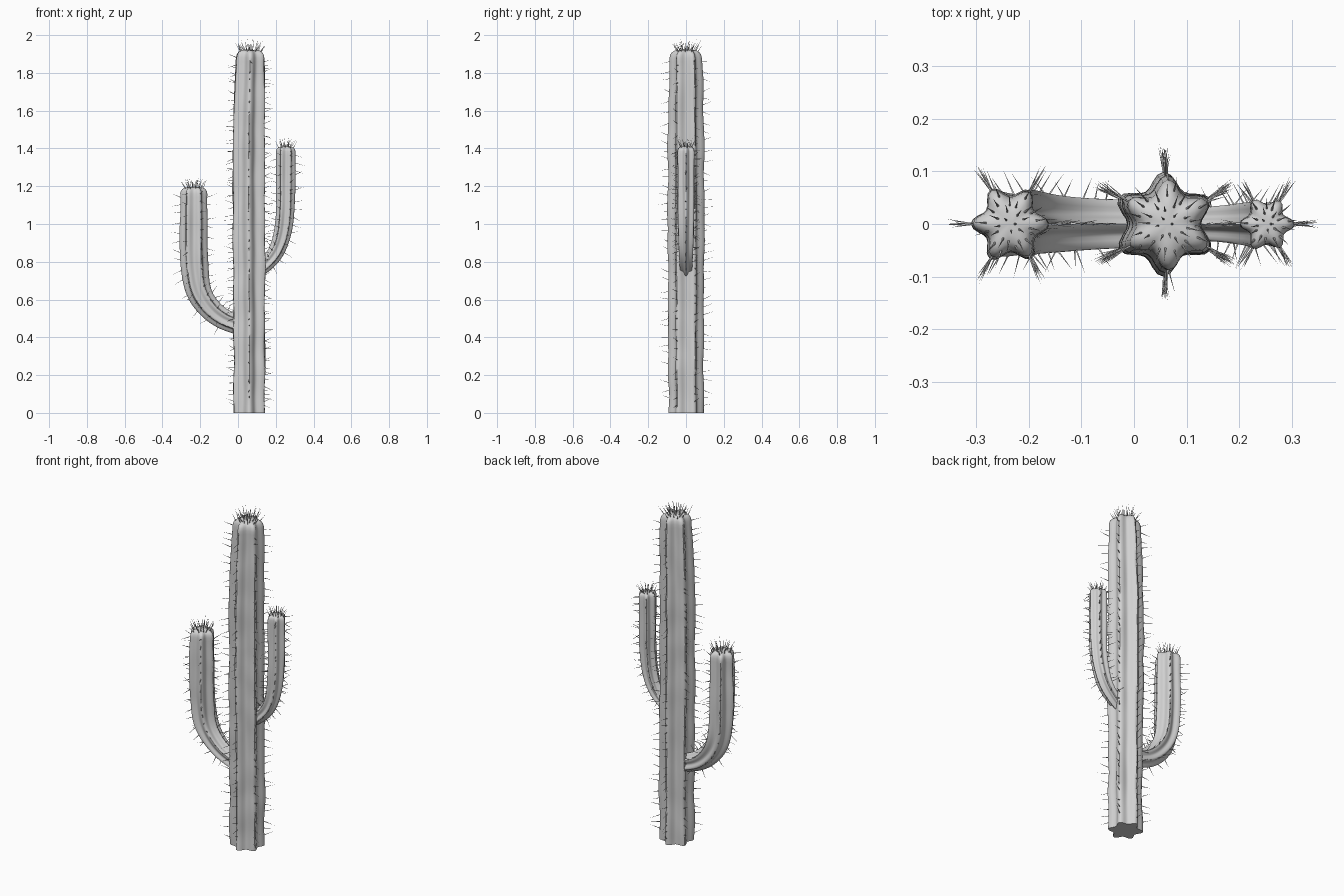
import bpy, bmesh, math, random
from mathutils import Vector, noise

random.seed(7)
if "Cube" in bpy.data.objects:
    bpy.data.objects.remove(bpy.data.objects["Cube"])

RIBS = 6
SIDES = 48

# One grey for flesh and spines
GREY = bpy.data.materials.new("light grey")
GREY.use_nodes = True
GREY.diffuse_color = (0.64, 0.64, 0.64, 1)
GREY.node_tree.nodes["Principled BSDF"].inputs["Base Color"].default_value = GREY.diffuse_color


def finish(bm, name, smooth):
    bmesh.ops.recalc_face_normals(bm, faces=bm.faces)
    mesh = bpy.data.meshes.new(name)
    bm.to_mesh(mesh)
    bm.free()
    mesh.materials.append(GREY)
    obj = bpy.data.objects.new(name, mesh)
    bpy.context.collection.objects.link(obj)
    if smooth:
        bpy.ops.object.select_all(action='DESELECT')
        obj.select_set(True)
        bpy.context.view_layer.objects.active = obj
        bpy.ops.object.shade_smooth_by_angle(angle=math.radians(50))


def smooth_path(points, step=0.02):
    """Catmull-Rom through (x, z, radius) points, evenly sampled."""
    pts = [Vector(p) for p in points]
    pts = [2 * pts[0] - pts[1]] + pts + [2 * pts[-1] - pts[-2]]
    out = []
    for a, b, c, d in zip(pts, pts[1:], pts[2:], pts[3:]):
        n = max(2, round((c - b).length / step))
        for i in range(n):
            t = i / n
            out.append(0.5 * (2 * b + (c - a) * t + (2 * a - 5 * b + 4 * c - d) * t * t
                              + (3 * b - a - 3 * c + d) * t ** 3))
    return out + [pts[-2]]


def frames(path):
    """Centre, outward axis in the bending plane, tangent and radius per ring."""
    result = []
    for i, p in enumerate(path):
        d = path[min(i + 1, len(path) - 1)] - path[max(i - 1, 0)]
        tangent = Vector((d.x, 0, d.y)).normalized()
        normal = Vector((0, 1, 0)).cross(tangent)
        result.append((Vector((p.x, 0, p.y)), normal, tangent, p.z))
    return result


def rib_radius(angle, turn):
    ridge = (0.5 + 0.5 * math.cos(RIBS * (angle - turn))) ** 1.2
    return 0.71 + 0.29 * ridge


def direction(normal, angle):
    return normal * math.cos(angle) + Vector((0, math.sin(angle), 0))


def add_spine(bm, base, way, length, width=0.0022):
    way = way.normalized()
    side = way.orthogonal().normalized()
    other = way.cross(side)
    ring = [bm.verts.new(base + width * (side * math.cos(k * math.tau / 4)
                                         + other * math.sin(k * math.tau / 4)))
            for k in range(4)]
    tip = bm.verts.new(base + way * length)
    for k in range(4):
        bm.faces.new((ring[k], ring[(k + 1) % 4], tip))
    bm.faces.new(ring[::-1])


def build_stem(name, points, turn, spacing, length, skip, crown):
    rings = frames(smooth_path(points))
    end, end_n, end_t, end_r = rings[-1]

    # Ribbed stem with a rounded cap
    cap = [(0.2, 0.95), (0.34, 0.85), (0.44, 0.68), (0.49, 0.4), (0.5, 0.12)]
    body = rings + [(end + end_t * end_r * h, end_n, end_t, end_r * s) for h, s in cap]
    bm = bmesh.new()
    loops = []
    for centre, normal, tangent, radius in body:
        loop = []
        for k in range(SIDES):
            a = k * math.tau / SIDES
            out = direction(normal, a)
            swell = 1 + 0.08 * noise.noise(Vector((out.x, out.y, centre.z * 6)))
            loop.append(bm.verts.new(centre + out * radius * rib_radius(a, turn) * swell))
        loops.append(loop)
    for low, high in zip(loops, loops[1:]):
        for k in range(SIDES):
            j = (k + 1) % SIDES
            bm.faces.new((low[k], low[j], high[j], high[k]))
    bm.faces.new(loops[0][::-1])
    bm.faces.new(loops[-1])
    finish(bm, name, True)

    # Spines along every rib
    bm = bmesh.new()
    for rib in range(RIBS):
        a = turn + rib * math.tau / RIBS
        travelled, target = 0, skip + random.uniform(0, spacing)
        for (c0, *_), (centre, normal, tangent, radius) in zip(rings, rings[1:]):
            travelled += (centre - c0).length
            if travelled < target:
                continue
            target += spacing * random.uniform(0.75, 1.25)
            out = direction(normal, a)
            across = tangent.cross(out)
            way = out + tangent * random.uniform(-0.45, 0.5) + across * random.gauss(0, 0.1)
            add_spine(bm, centre + out * radius * 0.97, way, length * random.uniform(0.75, 1.15))

    # Crown of spines on the cap
    for k in range(crown):
        a = k * 2.4
        spread = math.sqrt((k + 0.5) / crown) * 0.85
        out = direction(end_n, a)
        base = end + out * end_r * spread * rib_radius(a, turn)
        base += end_t * end_r * (0.48 - 0.2 * spread ** 3)
        way = end_t + out * spread * random.uniform(0.5, 1.1)
        add_spine(bm, base, way, length * random.uniform(0.75, 1.2))
    finish(bm, name + "_spines", False)


# Main stem
build_stem("trunk",
           [(0.06, 0, 0.094), (0.06, 0.5, 0.094), (0.057, 1.0, 0.097),
            (0.057, 1.4, 0.096), (0.062, 1.7, 0.091), (0.065, 1.88, 0.086)],
           math.pi / 2, 0.05, 0.055, 0.02, 36)

# Thick low arm on the right
build_stem("right_arm",
           [(0.03, 0.455, 0.05), (-0.08, 0.498, 0.054), (-0.155, 0.56, 0.06),
            (-0.207, 0.645, 0.067), (-0.23, 0.76, 0.073), (-0.234, 0.95, 0.074),
            (-0.234, 1.16, 0.072)],
           0, 0.05, 0.052, 0.08, 30)

# Thin high arm on the left
build_stem("left_arm",
           [(0.08, 0.735, 0.035), (0.145, 0.785, 0.038), (0.2, 0.85, 0.042),
            (0.235, 0.945, 0.046), (0.25, 1.08, 0.05), (0.252, 1.24, 0.052),
            (0.253, 1.385, 0.051)],
           0, 0.045, 0.048, 0.08, 22)
